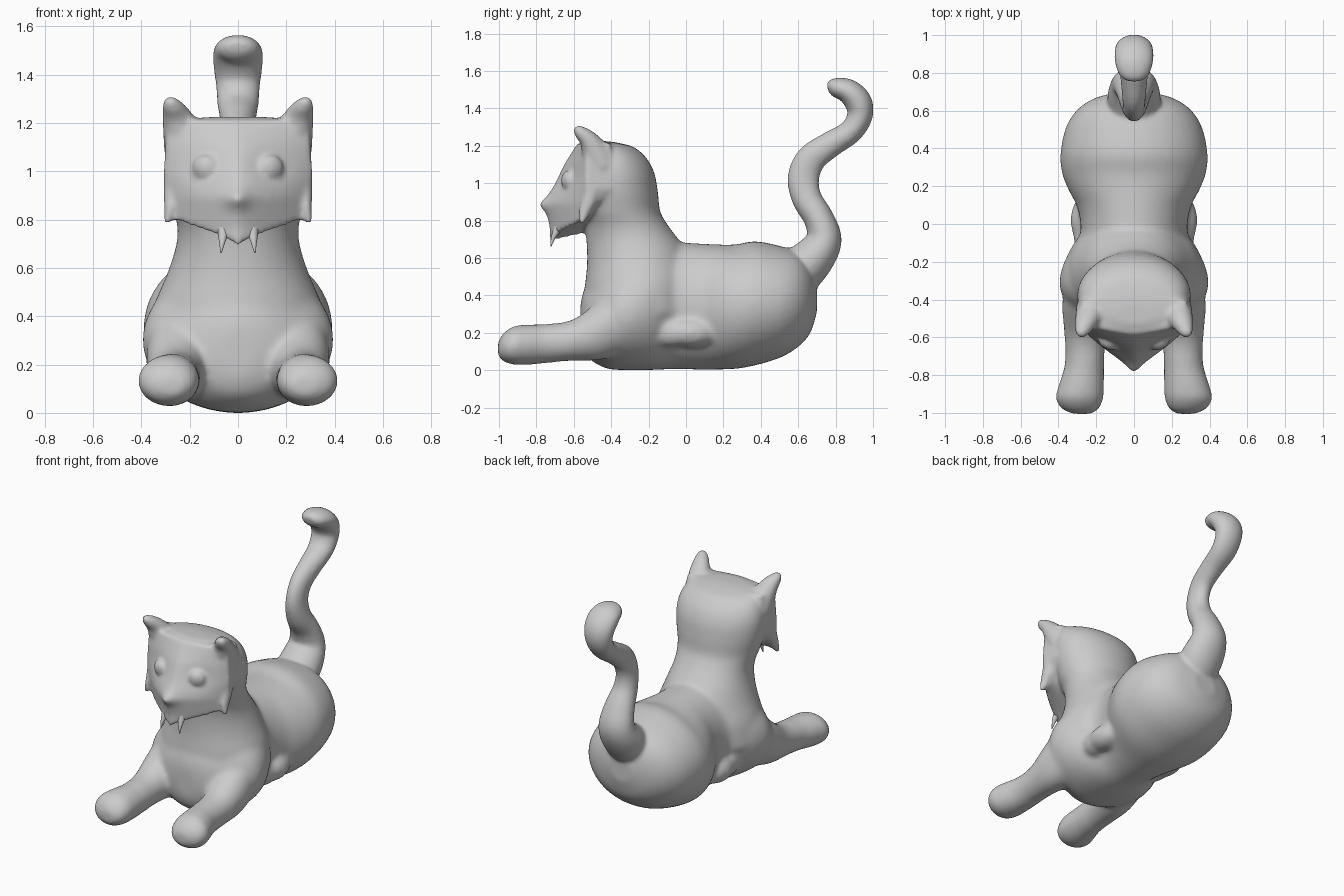
import bpy, bmesh, math
from mathutils import Vector, Matrix

if "Cube" in bpy.data.objects:
    bpy.data.objects.remove(bpy.data.objects["Cube"])


def spline(rows, steps=5):
    """Catmull-Rom through rows of numbers."""
    out = []
    for i in range(len(rows) - 1):
        p = [rows[max(i - 1, 0)], rows[i], rows[i + 1], rows[min(i + 2, len(rows) - 1)]]
        for k in range(steps):
            t = k / steps
            out.append([0.5 * (2 * b + (c - a) * t + (2 * a - 5 * b + 4 * c - d) * t * t
                               + (3 * b - a - 3 * c + d) * t ** 3) for a, b, c, d in zip(*p)])
    return out + [list(rows[-1])]


def tube(bm, rows, normal=None, sides=40):
    """Skin elliptical rings; each row is x, y, z, radius across x, radius across the normal."""
    rows = spline(rows)
    rings = []
    for i, (x, y, z, rx, rn) in enumerate(rows):
        a, b = rows[max(i - 1, 0)], rows[min(i + 1, len(rows) - 1)]
        n = Vector(normal) if normal else Vector((0, -(b[2] - a[2]), b[1] - a[1])).normalized()
        rings.append([bm.verts.new(Vector((x, y, z)) + Vector((rx * math.cos(t), 0, 0)) + n * rn * math.sin(t))
                      for t in (2 * math.pi * k / sides for k in range(sides))])
    for r, s in zip(rings, rings[1:]):
        for k in range(sides):
            j = (k + 1) % sides
            bm.faces.new((r[k], r[j], s[j], s[k]))
    bm.faces.new(rings[0])
    bm.faces.new(rings[-1])


def ball(bm, loc, size, turn=0):
    bmesh.ops.create_uvsphere(bm, u_segments=28, v_segments=16, radius=1,
                              matrix=Matrix.Translation(loc) @ Matrix.Rotation(turn, 4, 'Z')
                              @ Matrix.Diagonal((*size, 1)))


def finish(bm, name):
    bmesh.ops.recalc_face_normals(bm, faces=bm.faces)
    me = bpy.data.meshes.new(name)
    bm.to_mesh(me)
    bm.free()
    ob = bpy.data.objects.new(name, me)
    bpy.context.collection.objects.link(ob)
    for p in me.polygons:
        p.use_smooth = True
    return ob


def lerp(table, z):
    for (z0, a), (z1, b) in zip(table, table[1:]):
        if z <= z1:
            return a + (b - a) * max(0, (z - z0) / (z1 - z0))
    return table[-1][1]


bm = bmesh.new()

# Torso: y, half width, bottom, top
torso = [(-.565, .07, .15, .36), (-.53, .19, .07, .46), (-.43, .34, .01, .55), (-.33, .395, 0, .6),
         (-.2, .37, 0, .64), (-.06, .287, .005, .68), (.08, .298, .002, .677), (.18, .347, .003, .672),
         (.27, .382, .007, .673), (.37, .39, .025, .69), (.5, .365, .065, .665), (.6, .305, .125, .63),
         (.665, .21, .2, .56), (.7, .08, .31, .46)]
tube(bm, [(0, y, (a + b) / 2, w, (b - a) / 2) for y, w, a, b in torso], (0, 0, 1))

# Neck and skull: z, half width, front, back
neck = [(.3, .37, -.55, .05), (.45, .345, -.54, .05), (.56, .3, -.53, .03), (.65, .268, -.53, -.005),
        (.72, .252, -.535, -.055), (.78, .253, -.545, -.1), (.85, .27, -.57, -.138), (.95, .293, -.59, -.15),
        (1.05, .3, -.59, -.168), (1.13, .285, -.58, -.208), (1.19, .25, -.57, -.275), (1.215, .2, -.555, -.36),
        (1.225, .1, -.53, -.43)]
tube(bm, [(0, (f + b) / 2, z, w, (b - f) / 2) for z, w, f, b in neck], (0, 1, 0))

# Wedge face: a shaped front sheet closed at the back
profile = [(.69, -.73), (.76, -.73), (.84, -.745), (.89, -.755), (.94, -.735), (1.0, -.70),
           (1.1, -.652), (1.19, -.595), (1.225, -.57)]
widths = [(.7, .275), (.8, .288), (.98, .308), (1.1, .302), (1.225, .285)]
NU, NV = 40, 30
front, back = [], []
for j in range(NV + 1):
    for i in range(NU + 1):
        u, v = 2 * i / NU - 1, j / NV
        low = .69 + .11 * abs(u) ** .75
        z = low + (1.215 - low) * v
        x = u * lerp(widths, z)
        y = -.535 + (lerp(profile, z) + .535) * (1 - abs(u) ** 1.35)
        y += .012 * math.exp(-((abs(x) - .14) ** 2 + (z - 1.015) ** 2) / .005)
        y -= .032 * math.exp(-x * x / .0022 - (z - .885) ** 2 / .0014)
        front.append(bm.verts.new((x, y, z)))
        w = min(1, v * 2.5)
        back.append(bm.verts.new((x * (.88 + .09 * w), -.5 + .1 * w, z + .05 * (1 - w))))
idx = lambda i, j: j * (NU + 1) + i
for j in range(NV):
    for i in range(NU):
        q = [idx(i, j), idx(i + 1, j), idx(i + 1, j + 1), idx(i, j + 1)]
        bm.faces.new([front[k] for k in q])
        bm.faces.new([back[k] for k in reversed(q)])
rim = ([idx(i, 0) for i in range(NU)] + [idx(NU, j) for j in range(NV)]
       + [idx(i, NV) for i in range(NU, 0, -1)] + [idx(0, j) for j in range(NV, 0, -1)])
for a, b in zip(rim, rim[1:] + rim[:1]):
    bm.faces.new((front[b], front[a], back[a], back[b]))

# Tail
tube(bm, [(0, .57, .5, .14, .14), (0, .68, .6, .14, .115), (0, .738, .7, .12, .095), (0, .71, .81, .1, .08),
          (0, .645, .92, .075, .08), (0, .628, 1.03, .06, .085), (0, .67, 1.13, .062, .08),
          (0, .77, 1.205, .072, .07), (0, .88, 1.275, .085, .064), (0, .93, 1.36, .092, .068),
          (0, .92, 1.435, .102, .073), (0, .865, 1.493, .103, .065), (0, .79, 1.512, .08, .05),
          (0, .757, 1.51, .04, .025)])

for s in (-1, 1):
    # Front leg and paw
    tube(bm, [(s * x, y, z, a, b) for x, y, z, a, b in (
        (.22, -.3, .3, .15, .2), (.245, -.45, .22, .135, .165), (.258, -.6, .162, .11, .112),
        (.262, -.74, .143, .104, .104), (.278, -.85, .136, .119, .107), (.288, -.92, .132, .125, .102),
        (.285, -.975, .122, .1, .075), (.275, -1.005, .115, .048, .035))], (0, 0, 1))
    # Tucked hind foot
    ball(bm, (s * .25, .02, .2), (.088, .14, .08))
    ball(bm, (s * .25, -.08, .2), (.07, .085, .08))
    # Ear
    tube(bm, [(s * x, y, z, a, b) for x, y, z, a, b in (
        (.19, -.44, 1.08, .115, .1), (.222, -.48, 1.16, .088, .08), (.25, -.52, 1.23, .063, .052),
        (.27, -.567, 1.275, .042, .035), (.28, -.588, 1.302, .02, .018))])
    # Cheek ruff and its tip
    tube(bm, [(s * .28, -.5, .98, .028, .04), (s * .282, -.52, .9, .026, .04),
              (s * .283, -.54, .85, .022, .035), (s * .289, -.552, .81, .017, .022),
              (s * .293, -.555, .785, .012, .014)], (0, 1, 0))
    # Eye
    ball(bm, (s * .138, -.632, 1.015), (.055, .032, .052), s * .45)

# Blend everything into one smooth skin
cat = finish(bm, "cat_body")
cat.select_set(True)
bpy.context.view_layer.objects.active = cat
rem = cat.modifiers.new("blend", 'REMESH')
rem.mode = 'VOXEL'
rem.voxel_size = .0105
rem.use_smooth_shade = True
bpy.ops.object.modifier_apply(modifier="blend")

# Soften the torso joints more, then everything lightly
grp = cat.vertex_groups.new(name="torso")
grp.add([v.index for v in cat.data.vertices
         if -.7 < v.co.y < .5 and v.co.z < .8 and not (v.co.y < -.4 and v.co.z > .65)], 1, 'REPLACE')
for name, its, g in (("soften_torso", 30, "torso"), ("soften_all", 12, "")):
    smo = cat.modifiers.new(name, 'SMOOTH')
    smo.factor, smo.iterations, smo.vertex_group = .5, its, g
    bpy.ops.object.modifier_apply(modifier=name)

# Fangs
bm = bmesh.new()
for s in (-1, 1):
    tube(bm, [(s * .058, -.675, .775, .028, .03), (s * .062, -.695, .735, .02, .02),
              (s * .066, -.712, .7, .011, .011), (s * .07, -.722, .662, .003, .003)], (0, 1, 0), 16)
finish(bm, "fangs")
